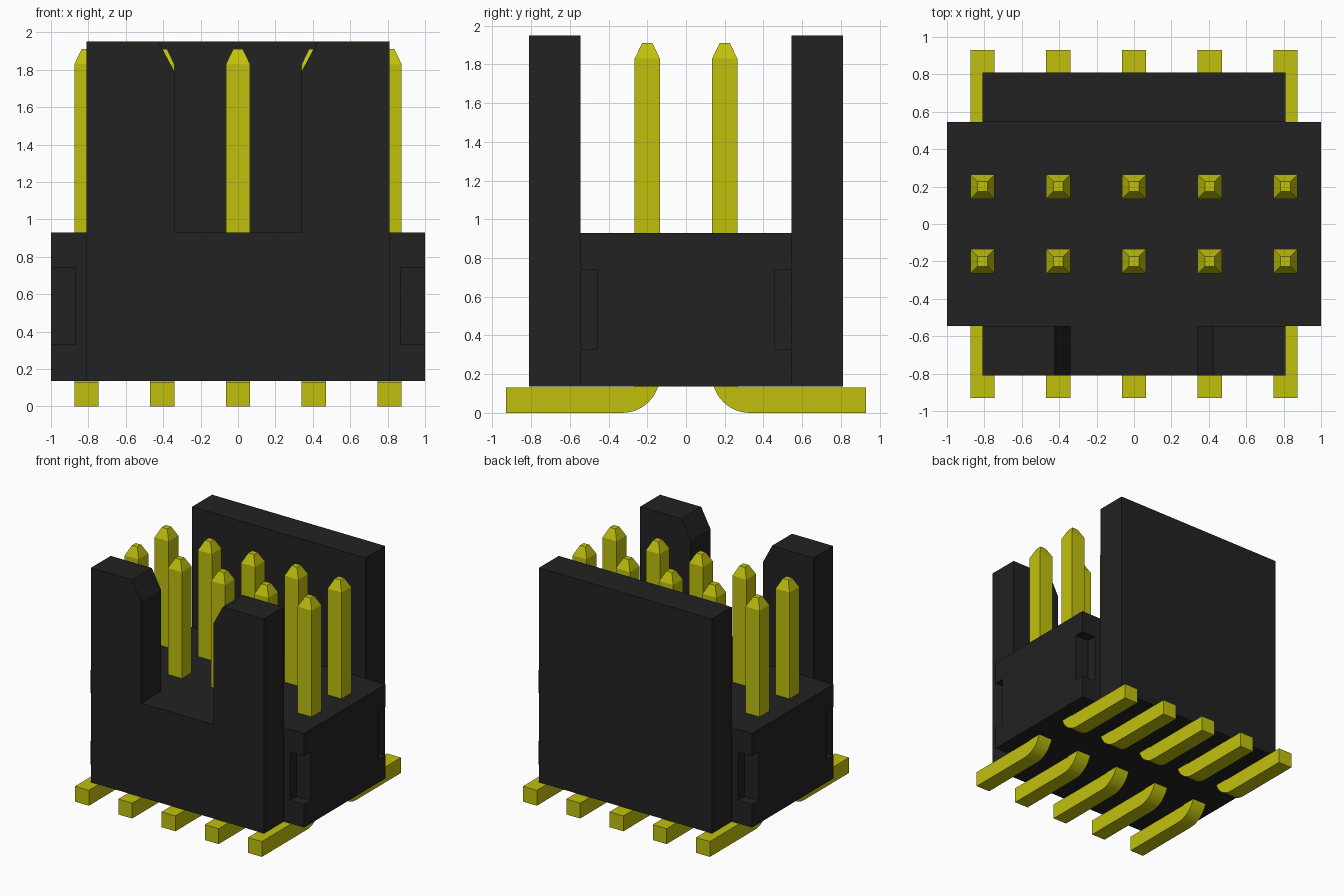
import bpy, bmesh, math
from mathutils import Vector

cube = bpy.data.objects.get("Cube")
if cube:
    bpy.data.objects.remove(cube, do_unlink=True)


def make_material(name, rgb, rough):
    m = bpy.data.materials.new(name)
    m.use_nodes = True
    m.diffuse_color = (*rgb, 1)
    bsdf = next(n for n in m.node_tree.nodes if n.type == 'BSDF_PRINCIPLED')
    bsdf.inputs["Base Color"].default_value = (*rgb, 1)
    bsdf.inputs["Roughness"].default_value = rough
    return m


black = make_material("black plastic", (0.016, 0.016, 0.016), 0.6)
gold = make_material("yellow metal", (0.53, 0.53, 0.004), 0.4)


def finish(name, bm, mat):
    bmesh.ops.recalc_face_normals(bm, faces=bm.faces)
    mesh = bpy.data.meshes.new(name)
    bm.to_mesh(mesh)
    bm.free()
    mesh.materials.append(mat)
    obj = bpy.data.objects.new(name, mesh)
    bpy.context.collection.objects.link(obj)
    return obj


def add_box(bm, lo, hi):
    lo, hi = Vector(lo), Vector(hi)
    verts = bmesh.ops.create_cube(bm, size=1)["verts"]
    for v in verts:
        v.co = (lo + hi) / 2 + v.co * (hi - lo)


def add_prism(bm, points, offset):
    face = bm.faces.new([bm.verts.new(p) for p in points])
    new = bmesh.ops.extrude_face_region(bm, geom=[face], use_keep_orig=True)["geom"]
    bmesh.ops.translate(bm, vec=offset,
                        verts=[g for g in new if isinstance(g, bmesh.types.BMVert)])
    bmesh.ops.recalc_face_normals(bm, faces=bm.faces)


BASE, DECK, TOP = 0.135, 0.93, 1.95     # housing heights
BODY_Y, WALL_X, WALL_Y = 0.545, 0.81, 0.81

# Housing block with a notch cut out of each vertical edge
bm = bmesh.new()
add_box(bm, (-1, -BODY_Y, BASE), (1, BODY_Y, DECK))
block = finish("housing_block", bm, black)

bm = bmesh.new()
for sx in (-1, 1):
    for sy in (-1, 1):
        add_box(bm, (min(0.87 * sx, 1.1 * sx), min(0.46 * sy, 0.65 * sy), 0.33),
                    (max(0.87 * sx, 1.1 * sx), max(0.46 * sy, 0.65 * sy), 0.74))
cutter = finish("notch_cutter", bm, black)
cutter.hide_render = True
mod = block.modifiers.new("corner_notches", 'BOOLEAN')
mod.operation, mod.solver, mod.object = 'DIFFERENCE', 'EXACT', cutter
bpy.context.view_layer.objects.active = block
bpy.ops.object.modifier_apply(modifier=mod.name)
bpy.data.objects.remove(cutter, do_unlink=True)

# Plain back wall
bm = bmesh.new()
add_box(bm, (-WALL_X, BODY_Y, BASE), (WALL_X, WALL_Y, TOP))
finish("back_wall", bm, black)

# Front wall with a keying slot, chamfered at its mouth
half = [(WALL_X, BASE), (WALL_X, TOP), (0.425, TOP), (0.34, 1.79), (0.34, DECK)]
outline = half + [(-x, z) for x, z in reversed(half)]
bm = bmesh.new()
add_prism(bm, [(x, -WALL_Y, z) for x, z in outline], (0, WALL_Y - BODY_Y, 0))
finish("front_wall", bm, black)

# Bent contact pins: flat foot, rounded heel, square post and tapered tip
W, HEEL = 0.13, 0.195
profile = [(0.93, 0.0)]
for i in range(13):
    a = math.radians(90 * i / 12)
    profile.append((0.33 - HEEL * math.sin(a), HEEL - HEEL * math.cos(a)))
profile += [(0.135, 1.83), (0.265, 1.83), (0.265, 0.13), (0.93, 0.13)]


def make_pin(name, x, side):
    bm = bmesh.new()
    add_prism(bm, [(x - W / 2, side * y, z) for y, z in profile], (W, 0, 0))
    tip = max(bm.faces, key=lambda f: f.calc_center_median().z)
    tip = bmesh.ops.extrude_discrete_faces(bm, faces=[tip])["faces"][0]
    centre = tip.calc_center_median()
    for v in tip.verts:
        v.co = centre + (v.co - centre) * 0.4 + Vector((0, 0, 0.08))
    finish(name, bm, gold)


for i in range(5):
    make_pin(f"front_pin_{i + 1}", (i - 2) * 0.405, -1)
    make_pin(f"back_pin_{i + 1}", (i - 2) * 0.405, 1)
